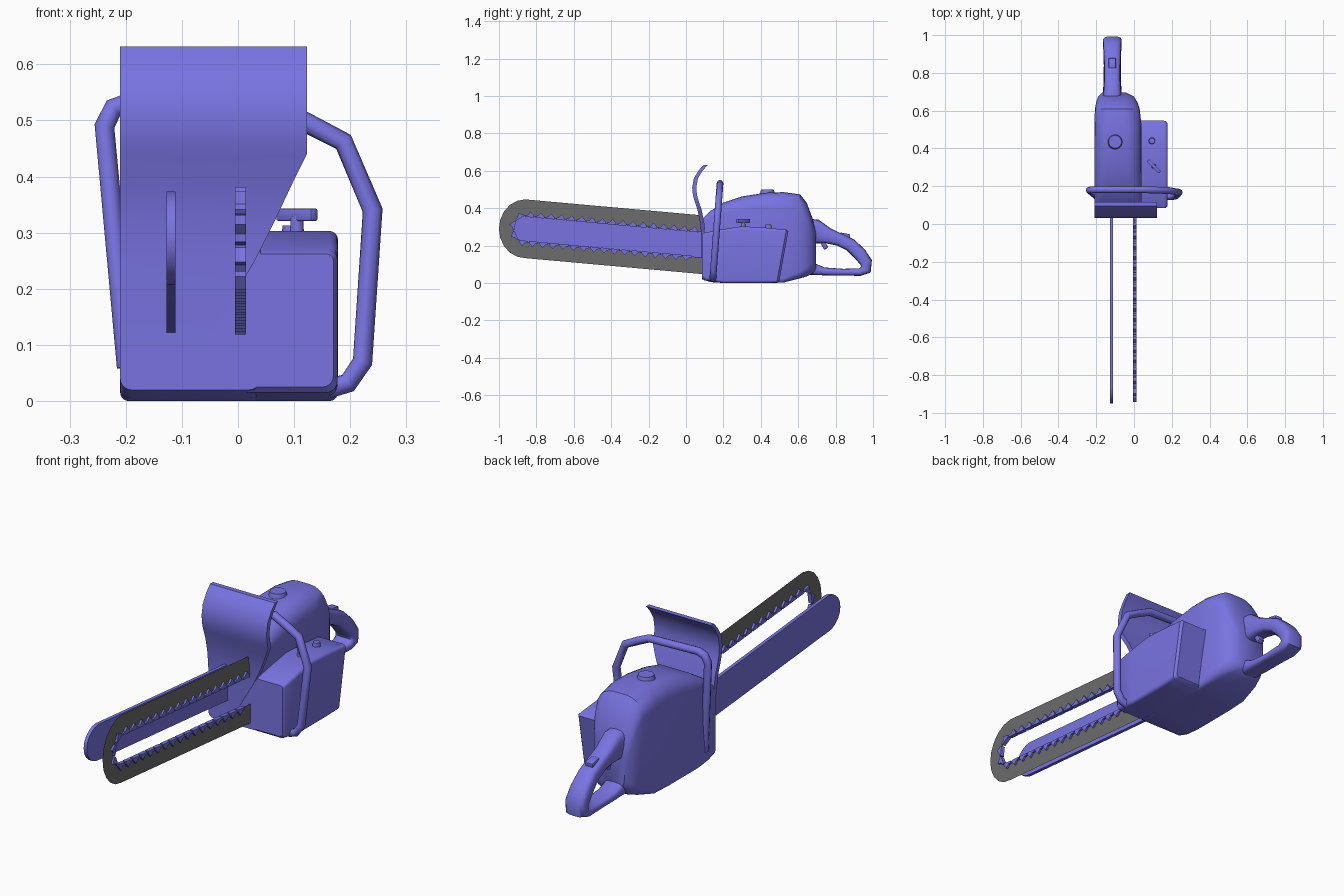
import bpy, bmesh, math
from mathutils import Vector, Matrix

if "Cube" in bpy.data.objects:
    bpy.data.objects.remove(bpy.data.objects["Cube"])


def material(name, rgb):
    m = bpy.data.materials.new(name)
    m.diffuse_color = (*rgb, 1)
    m.use_nodes = True
    m.node_tree.nodes["Principled BSDF"].inputs["Base Color"].default_value = m.diffuse_color
    return m


BLUE = material("violet_blue", (0.19, 0.175, 0.76))
GREY = material("dark_grey", (0.15, 0.15, 0.15))


def finish(ob, mat, angle=35):
    ob.data.materials.append(mat)
    bpy.ops.object.select_all(action='DESELECT')
    ob.select_set(True)
    bpy.context.view_layer.objects.active = ob
    bpy.ops.object.shade_smooth_by_angle(angle=math.radians(angle))
    return ob


def from_bm(name, bm, mat, angle=35):
    bmesh.ops.recalc_face_normals(bm, faces=bm.faces[:])
    me = bpy.data.meshes.new(name)
    bm.to_mesh(me)
    bm.free()
    ob = bpy.data.objects.new(name, me)
    bpy.context.collection.objects.link(ob)
    return finish(ob, mat, angle)


def loft(name, rings, mat, angle=35):
    """Skin a row of equal closed sections and cap both ends."""
    bm = bmesh.new()
    rows = [[bm.verts.new(p) for p in r] for r in rings]
    n = len(rows[0])
    for a, b in zip(rows, rows[1:]):
        for i in range(n):
            j = (i + 1) % n
            bm.faces.new((a[i], a[j], b[j], b[i]))
    bm.faces.new(rows[0])
    bm.faces.new(rows[-1])
    return from_bm(name, bm, mat, angle)


def section(y, x0, x1, z0, z1, rb, rt, lean=0):
    """Rounded rectangle across y, with own bottom and top corner radii."""
    pts = []
    for cx, cz, r, a0 in ((x1 - rb, z0 + rb, rb, -90), (x1 - rt, z1 - rt, rt, 0),
                          (x0 + rt, z1 - rt, rt, 90), (x0 + rb, z0 + rb, rb, 180)):
        for k in range(6):
            a = math.radians(a0 + 18 * k)
            z = cz + r * math.sin(a)
            pts.append((cx + r * math.cos(a), y + lean * z, z))
    return pts


def block(name, loc, size, rot=None, bevel=0.006):
    bm = bmesh.new()
    m = Matrix.Translation(loc) @ (rot or Matrix()) @ Matrix.Diagonal((*size, 1))
    bmesh.ops.create_cube(bm, size=1, matrix=m)
    if bevel:
        bmesh.ops.bevel(bm, geom=bm.edges[:], offset=bevel, segments=2, profile=0.5, affect='EDGES')
    return from_bm(name, bm, BLUE)


def disc(name, loc, r, h):
    bm = bmesh.new()
    bmesh.ops.create_cone(bm, cap_ends=True, segments=20, radius1=r, radius2=r * 0.85,
                          depth=h, matrix=Matrix.Translation(loc))
    return from_bm(name, bm, BLUE)


# engine housing
loft("engine_housing", [section(*s) for s in (
    (.085, -.21, .04, .02, .34, .02, .02), (.13, -.21, .04, .005, .385, .02, .035),
    (.20, -.21, .04, 0, .43, .015, .06), (.30, -.21, .04, 0, .463, .015, .075),
    (.42, -.21, .04, 0, .482, .015, .08), (.52, -.21, .04, .002, .486, .02, .085),
    (.61, -.207, .03, .025, .474, .04, .085), (.645, -.20, .018, .035, .43, .05, .085),
    (.675, -.19, 0, .05, .35, .055, .075), (.695, -.17, -.04, .07, .27, .055, .055))], BLUE)

# clutch side cover
loft("side_cover", [section(*s) for s in (
    (.085, 0, .17, .025, .262, .02, .012), (.095, 0, .177, .015, .268, .02, .015),
    (.20, 0, .178, 0, .288, .015, .015), (.30, 0, .178, 0, .303, .015, .015),
    (.40, 0, .178, 0, .296, .015, .015, .08), (.485, 0, .178, .002, .285, .015, .015, .18),
    (.497, 0, .168, .012, .277, .015, .015, .18))], BLUE)

# front hand guard: curved sheet with a slanted lower right corner
guard = ((.632, .095, .123), (.60, .066, .123), (.56, .042, .123), (.51, .033, .123),
         (.47, .037, .123), (.44, .045, .123), (.39, .062, .098), (.32, .076, .065),
         (.25, .082, .03), (.08, .084, -.07))
loft("hand_guard", [[(-.21, y, z), (x, y, z), (x, y + .022, z), (-.21, y + .022, z)]
                    for z, y, x in guard], BLUE)


# front wrap handle
def tube(name, pts, r):
    cu = bpy.data.curves.new(name, 'CURVE')
    cu.dimensions = '3D'
    cu.bevel_depth = r
    cu.bevel_resolution = 2
    cu.use_fill_caps = True
    sp = cu.splines.new('POLY')
    sp.points.add(len(pts) - 1)
    for p, c in zip(sp.points, pts):
        p.co = (*c, 1)
    ob = bpy.data.objects.new(name, cu)
    bpy.context.collection.objects.link(ob)
    bpy.ops.object.select_all(action='DESELECT')
    ob.select_set(True)
    bpy.context.view_layer.objects.active = ob
    bpy.ops.object.convert(target='MESH')
    return finish(bpy.context.object, BLUE, 50)


tube("wrap_handle", [(x, .142 + .075 * z, z) for x, z in (
    (-.198, .06), (-.238, .49), (-.222, .522), (-.19, .533), (.06, .525), (.12, .497),
    (.188, .462), (.24, .34), (.222, .07), (.196, .032), (.16, .022))], .018)

# rear handle: rounded section swept along a loop in the yz plane
path = [(.62, .27, .05, .075), (.70, .275, .047, .065), (.76, .252, .043, .042),
        (.82, .232, .043, .034), (.88, .203, .044, .035), (.93, .155, .048, .036),
        (.963, .11, .05, .033), (.962, .072, .05, .030), (.93, .058, .048, .020),
        (.84, .058, .045, .018), (.74, .062, .047, .021), (.68, .075, .05, .032),
        (.61, .085, .055, .04)]
rings = []
for i, (y, z, w, t) in enumerate(path):
    a, b = path[max(i - 1, 0)], path[min(i + 1, len(path) - 1)]
    d = Vector((b[0] - a[0], b[1] - a[1])).normalized()
    ring = []
    for k in range(16):
        c, s = math.cos(k * math.pi / 8), math.sin(k * math.pi / 8)
        c = math.copysign(abs(c) ** .6, c)
        s = math.copysign(abs(s) ** .6, s)
        ring.append((-.115 + w * c, y - d.y * t * s, z + d.x * t * s))
    rings.append(ring)
loft("rear_handle", rings, BLUE, 50)

# trigger and throttle lock
block("trigger", (-.115, .738, .205), (.03, .025, .05), Matrix.Rotation(.5, 4, 'X'))
block("throttle_lock", (-.115, .85, .253), (.04, .055, .025), Matrix.Rotation(-.2, 4, 'X'))

# caps and knob
disc("air_filter_cap", (-.1, .435, .488), .04, .022)
disc("filler_cap", (.095, .44, .302), .018, .022)
disc("knob_stem", (.105, .305, .31), .013, .04)
block("knob_grip", (.105, .305, .332), (.09, .018, .023), Matrix.Rotation(-math.pi / 4, 4, 'Z'), .004)

# chain and bar share one tilted stadium outline
CY, CZ, SLOPE, STEPS = -.86, .29, -.09, 10


def stadium(r, reach, y_end):
    pts = [(y_end, CZ + r + SLOPE * (y_end - CY))]
    for k in range(STEPS + 1):
        a = math.pi / 2 + math.pi * k / STEPS
        pts.append((CY + reach * math.cos(a), CZ + r * math.sin(a)))
    pts.append((y_end, CZ - r + SLOPE * (y_end - CY)))
    return pts


# guide bar
loft("guide_bar", [[(x, y, z) for y, z in stadium(.083, .09, .10)] for x in (-.127, -.111)], BLUE)

# flat chain band
bm = bmesh.new()
outer, inner = [[bm.verts.new((.005, y, z)) for y, z in stadium(r, e, .09)]
                for r, e in ((.157, .14), (.068, .065))]
for i in range(len(outer) - 1):
    bm.faces.new((outer[i], outer[i + 1], inner[i + 1], inner[i]))
from_bm("chain_band", bm, GREY)

# chain links with cutter teeth, spaced evenly around the outline
line = [Vector(p) for p in stadium(.070, .062, .06)]
bm = bmesh.new()
PITCH, walked = .055, .02
tooth = ((-.024, -.006), (.024, -.006), (.024, .003), (.010, .006), (-.004, .024), (-.016, .012), (-.024, .004))
for a, b in zip(line, line[1:]):
    seg = (b - a).length
    d = (b - a) / seg
    n = Vector((d.y, -d.x))          # outward from the bar
    while walked < seg:
        c = a + d * walked
        sides = []
        for x in (-.005, .014):
            sides.append([bm.verts.new((x, *(c + d * u + n * v))) for u, v in tooth])
        for s in sides:
            bm.faces.new(s)
        for i in range(len(tooth)):
            j = (i + 1) % len(tooth)
            bm.faces.new((sides[0][i], sides[0][j], sides[1][j], sides[1][i]))
        walked += PITCH
    walked -= seg
from_bm("chain_teeth", bm, BLUE, 20)
